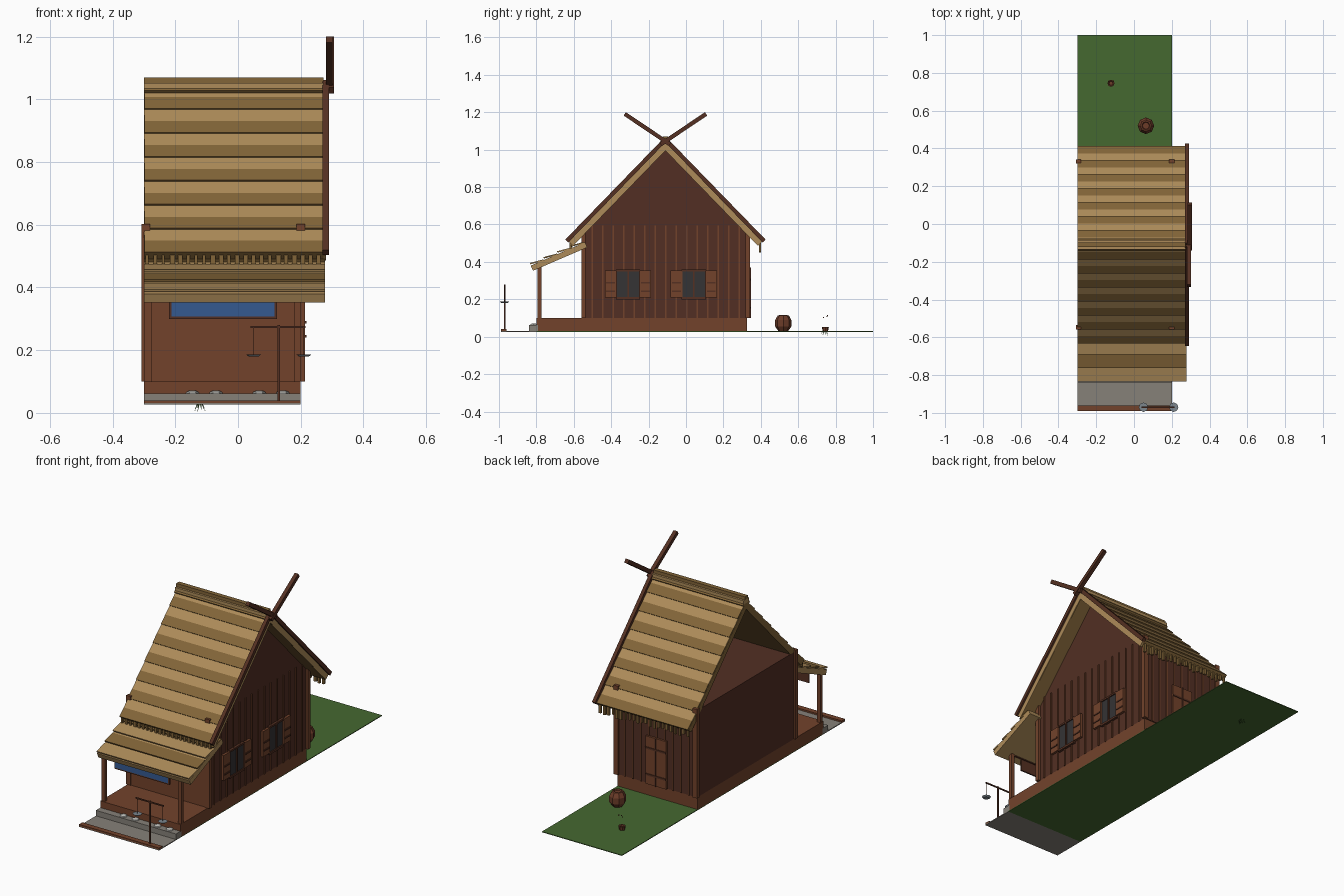
import bpy, bmesh, math, random
from mathutils import Matrix, Vector

if "Cube" in bpy.data.objects:
    bpy.data.objects.remove(bpy.data.objects["Cube"])
random.seed(4)

COL = dict(
    thatch_light=(0.42, 0.26, 0.10), thatch_dark=(0.225, 0.13, 0.04),
    wall=(0.085, 0.028, 0.017), wood=(0.17, 0.055, 0.024), beam=(0.09, 0.03, 0.016),
    pane=(0.035, 0.033, 0.035), grass=(0.06, 0.14, 0.03), stone=(0.24, 0.22, 0.19),
    pale=(0.5, 0.5, 0.47), blue=(0.035, 0.1, 0.28), clay=(0.15, 0.045, 0.022), metal=(0.2, 0.24, 0.27))
MATS = {}
for k, c in COL.items():
    MATS[k] = bpy.data.materials.new(k)
    MATS[k].diffuse_color = (*c, 1)


def finish(bm, name, mat):
    bmesh.ops.recalc_face_normals(bm, faces=bm.faces)
    me = bpy.data.meshes.new(name)
    bm.to_mesh(me)
    bm.free()
    me.materials.append(MATS[mat])
    ob = bpy.data.objects.new(name, me)
    bpy.context.collection.objects.link(ob)
    return ob


def boxes(name, mat, *bounds):
    """Joined boxes, each (x0, x1, y0, y1, z0, z1)."""
    bm = bmesh.new()
    for x0, x1, y0, y1, z0, z1 in bounds:
        m = Matrix.Translation(((x0 + x1) / 2, (y0 + y1) / 2, (z0 + z1) / 2))
        bmesh.ops.create_cube(bm, size=1, matrix=m @ Matrix.Diagonal((x1 - x0, y1 - y0, z1 - z0, 1)))
    return finish(bm, name, mat)


def prism(name, mat, pts, x0, x1):
    """Extrude a (y, z) outline along x."""
    bm = bmesh.new()
    f = bm.faces.new([bm.verts.new((x0, y, z)) for y, z in pts])
    r = bmesh.ops.extrude_face_region(bm, geom=[f])
    bmesh.ops.translate(bm, vec=(x1 - x0, 0, 0), verts=[v for v in r['geom'] if isinstance(v, bmesh.types.BMVert)])
    return finish(bm, name, mat)


def lathe(name, mat, profile, x, y, n):
    """Revolve a (radius, z) profile with capped ends."""
    bm = bmesh.new()
    rings = [[bm.verts.new((x + r * math.cos(2 * math.pi * i / n), y + r * math.sin(2 * math.pi * i / n), z))
              for i in range(n)] for r, z in profile]
    for a, b in zip(rings, rings[1:]):
        for i in range(n):
            bm.faces.new((a[i], a[(i + 1) % n], b[(i + 1) % n], b[i]))
    bm.faces.new(rings[0])
    bm.faces.new(rings[-1])
    return finish(bm, name, mat)


def slab(name, mat, origin, d, s0, s1, h0, h1, x0, x1, lift=0):
    """Slab lying on a slope: s along it, h above it, lift raises the lower end."""
    n = (-d[1], d[0]) if d[0] > 0 else (d[1], -d[0])
    P = lambda s, h: (origin[0] + d[0] * s + n[0] * h, origin[1] + d[1] * s + n[1] * h)
    return prism(name, mat, [P(s0, h0), P(s1, h0 + lift), P(s1, h1 + lift), P(s0, h1)], x0, x1)


# ground, path and edging
boxes('grass_ground', 'grass', (-0.3, 0.2, -0.8, 1.0, 0.026, 0.03))
boxes('path', 'stone', (-0.3, 0.2, -0.99, -0.8, 0.026, 0.031))
boxes('path_edge', 'wood', (-0.3, 0.2, -0.99, -0.96, 0.028, 0.04))
boxes('stone_step', 'stone', (-0.3, 0.2, -0.84, -0.79, 0.03, 0.062))
for i, x in enumerate((-0.145, -0.07, 0.068, 0.143)):
    lathe(f'step_stone_{i}', 'pale', [(0.022, 0.06), (0.019, 0.067), (0.01, 0.071)], x, -0.815, 6)

# house body
boxes('foundation', 'wood', (-0.3, 0.2, -0.8, 0.325, 0.03, 0.1))
boxes('house_walls', 'wall', (-0.3, 0.2, -0.55, 0.33, 0.1, 0.59))
boxes('front_wall_panel', 'wood', (-0.28, 0.185, -0.554, -0.55, 0.1, 0.5))
prism('gable_wall', 'wall', [(-0.55, 0.56), (0.33, 0.56), (-0.11, 1.01)], 0.19, 0.2)
boxes('side_battens', 'wood', *[(0.198, 0.205, y - 0.004, y + 0.004, 0.1, 0.595)
                                for y in [-0.5 + 0.056 * i for i in range(15)]])
boxes('back_battens', 'wood', *[(x - 0.004, x + 0.004, 0.328, 0.335, 0.1, 0.54)
                                for x in [-0.25 + 0.05 * i for i in range(9)]])
for i, x in enumerate((-0.294, 0.2)):
    for j, y in enumerate((-0.547, 0.33)):
        boxes(f'corner_post_{i}{j}', 'wood', (x - 0.014, x + 0.014, y - 0.011, y + 0.011, 0.1, 0.602))

# side windows with shutters
for k, y in enumerate((-0.31, 0.042)):
    boxes(f'window_pane_{k}', 'pane', (0.198, 0.208, y - 0.06, y + 0.06, 0.21, 0.35))
    boxes(f'window_bars_{k}', 'beam', (0.2, 0.214, y - 0.004, y + 0.004, 0.21, 0.35),
          (0.2, 0.214, y - 0.065, y + 0.065, 0.2, 0.212), (0.2, 0.214, y - 0.065, y + 0.065, 0.348, 0.358))
    for s in (-1, 1):
        c = y + s * 0.093
        boxes(f'shutter_{k}_{s}', 'wood', (0.2, 0.214, c - 0.031, c + 0.031, 0.21, 0.353))
        boxes(f'shutter_slats_{k}_{s}', 'beam', *[(0.21, 0.218, c - 0.024, c + 0.024, z, z + 0.008)
                                                 for z in (0.24, 0.285)])

# back double door
boxes('back_door', 'wood', (-0.115, -0.052, 0.33, 0.342, 0.1, 0.37), (-0.048, 0.015, 0.33, 0.342, 0.1, 0.37))
boxes('back_door_rails', 'beam', *[(-0.115, 0.015, 0.34, 0.346, z, z + 0.01) for z in (0.15, 0.3)],
      (-0.053, -0.047, 0.338, 0.347, 0.1, 0.37))

# main thatched roof: striped courses, barge boards and crossed finials
APEX = (-0.11, 1.045)
for side, sgn in (('front', -1), ('back', 1)):
    d = (0.6965 * sgn, -0.7176)
    slab(f'roof_base_{side}', 'thatch_dark', APEX, d, -0.01, 0.742, -0.035, -0.004, -0.3, 0.278)
    for i in range(7):
        s = i * 0.1065
        e = min(s + 0.1065, 0.745)
        slab(f'thatch_{side}_{i}_upper', 'thatch_light', APEX, d, s, s + 0.053, -0.02, -0.002, -0.299, 0.279, 0.003)
        slab(f'thatch_{side}_{i}_lower', 'thatch_dark', APEX, d, s + 0.053, e, -0.017, 0.001, -0.299, 0.279, 0.003)
    slab(f'roof_edge_{side}', 'thatch_light', APEX, d, 0.0, 0.745, -0.034, -0.003, 0.272, 0.2805)
    slab(f'barge_board_{side}', 'beam', APEX, d, -0.005, 0.75, -0.004, 0.018, 0.27, 0.29)
    slab(f'crossed_finial_{side}', 'beam', APEX, (0.83 * sgn, 0.558), -0.03, 0.262, -0.011, 0.011,
         0.28 if sgn < 0 else 0.284, 0.302 if sgn < 0 else 0.306)
    # straw fringe under the eave
    ey = APEX[0] + sgn * 0.506
    boxes(f'straw_fringe_{side}', 'thatch_dark',
          *[(x, x + random.uniform(0.008, 0.016), ey - 0.006, ey + 0.006, 0.475 - random.uniform(0, 0.025), 0.52)
            for x in [-0.295 + 0.026 * i for i in range(22)]])
boxes('ridge_cap', 'thatch_light', (-0.3, 0.272, -0.135, -0.085, 1.03, 1.052))
boxes('ridge_cap_top', 'thatch_dark', (-0.3, 0.272, -0.123, -0.097, 1.05, 1.07))

# porch roof, posts and banner
PO, pl = (-0.54, 0.505), math.hypot(0.29, 0.125)
pd = (-0.29 / pl, -0.125 / pl)
slab('porch_roof', 'thatch_light', PO, pd, 0, pl, -0.03, 0, -0.3, 0.278)
for i in range(4):
    s = 0.005 + i * pl / 4
    slab(f'porch_thatch_{i}', ('thatch_dark', 'thatch_light')[i % 2], PO, pd, s, s + pl / 4 - 0.006,
         -0.004, 0.004, -0.3, 0.278, 0.011)
for i, x in enumerate((-0.287, 0.19)):
    boxes(f'porch_post_{i}', 'wood', (x - 0.011, x + 0.011, -0.793, -0.773, 0.1, 0.385))
boxes('porch_beam', 'beam', (-0.298, 0.2, -0.79, -0.776, 0.366, 0.382))
boxes('banner_frame', 'beam', (-0.22, 0.125, -0.79, -0.782, 0.3, 0.375))
boxes('banner', 'blue', (-0.212, 0.117, -0.793, -0.786, 0.308, 0.37))

# balance scale by the path
boxes('scale_stand', 'beam', (0.126, 0.134, -0.974, -0.966, 0.035, 0.28), (0.04, 0.215, -0.973, -0.967, 0.27, 0.277))
for i, x in enumerate((0.05, 0.21)):
    lathe(f'scale_pan_{i}', 'metal', [(0.016, 0.18), (0.025, 0.187)], x, -0.97, 8)
    boxes(f'scale_cord_{i}', 'beam', (x - 0.001, x + 0.001, -0.971, -0.969, 0.185, 0.272))

# water jar and plant pot behind the house
lathe('jar', 'clay', [(0.026, 0.03), (0.044, 0.055), (0.044, 0.088), (0.03, 0.113), (0.022, 0.115), (0.018, 0.108)],
      0.063, 0.52, 8)
lathe('plant_pot', 'clay', [(0.014, 0.028), (0.019, 0.052), (0.013, 0.052), (0.01, 0.045)], -0.122, 0.745, 8)
bm = bmesh.new()
for i in range(10):
    a = i * math.pi / 5
    u, w = Vector((math.cos(a), math.sin(a), 0)), Vector((-math.sin(a), math.cos(a), 0)) * 0.003
    c = Vector((-0.122, 0.745, 0.032))
    tip = c + u * random.uniform(0.018, 0.03) + Vector((0, 0, random.uniform(-0.03, -0.005)))
    bm.faces.new([bm.verts.new(p) for p in (c + u * 0.008 + w, c + u * 0.008 - w, tip)])
finish(bm, 'plant_leaves', 'grass')
boxes('plant_buds', 'clay', *[(-0.122 + dx, -0.117 + dx, 0.742 + dy, 0.747 + dy, z, z + 0.005)
                              for dx, dy, z in ((-0.012, 0.01, 0.105), (0.008, -0.01, 0.1), (0.01, 0.012, 0.11))])

for m in bpy.data.materials:
    if m.users and not m.is_grease_pencil:
        m.use_nodes = True
        m.node_tree.nodes["Principled BSDF"].inputs["Base Color"].default_value = m.diffuse_color
